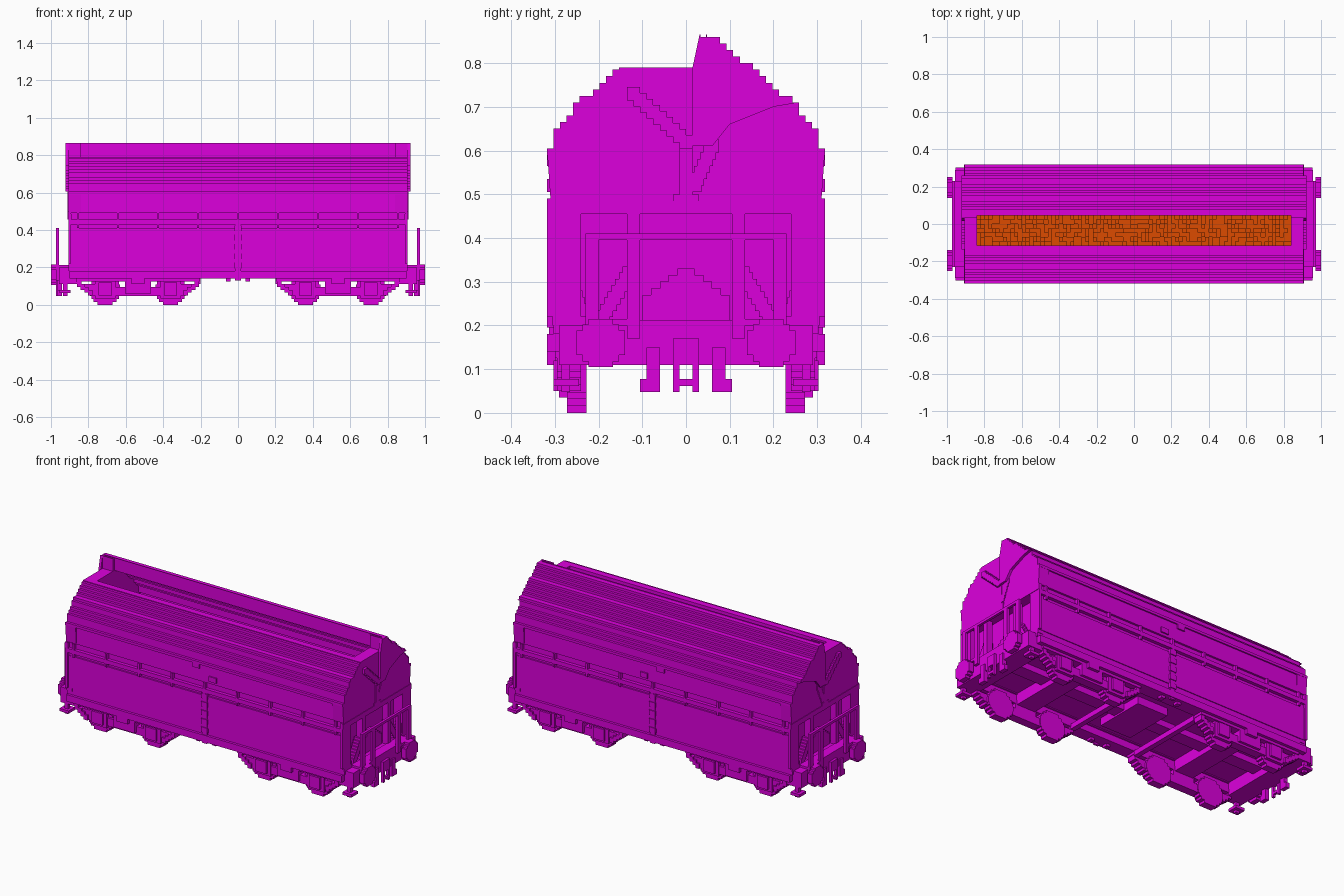
import bpy, bmesh, math, random
from mathutils import Matrix

cube = bpy.data.objects.get("Cube")
if cube:
    bpy.data.objects.remove(cube)
random.seed(4)

# Main dimensions
STEP = 0.015
SIDE = 0.318
END = 0.907
EAVES, FRONT_TOP, BACK_TOP = 0.605, 0.79, 0.865
SILL, LEDGE, GROOVE_TOP = 0.22, 0.455, 0.49
OPEN_FRONT, OPEN_BACK, OPEN_END = -0.115, 0.046, 0.84
PLATFORM = 0.957
BOGIE, AXLE, WHEEL = 0.535, 0.175, 0.078


def material(name, rgb):
    mat = bpy.data.materials.new(name)
    mat.use_nodes = True
    mat.diffuse_color = (*rgb, 1)
    mat.node_tree.nodes["Principled BSDF"].inputs["Base Color"].default_value = (*rgb, 1)
    return mat


MAGENTA = material("magenta paint", (0.72, 0, 0.72))
ORANGE = material("orange load", (0.72, 0.07, 0))


def finish(name, bm, mat):
    bmesh.ops.recalc_face_normals(bm, faces=bm.faces)
    mesh = bpy.data.meshes.new(name)
    bm.to_mesh(mesh)
    bm.free()
    mesh.materials.append(mat)
    bpy.context.collection.objects.link(bpy.data.objects.new(name, mesh))


def blocks(name, spans, mirror="", mat=MAGENTA):
    """One object from (x, y, z) spans, repeated across x and/or y."""
    bm = bmesh.new()
    for x, y, z in spans:
        for sx in (1, -1) if "x" in mirror else (1,):
            for sy in (1, -1) if "y" in mirror else (1,):
                middle = (sx * sum(x) / 2, sy * sum(y) / 2, sum(z) / 2)
                size = [abs(b - a) for a, b in (x, y, z)]
                matrix = Matrix.Translation(middle) @ Matrix.Diagonal((*size, 1))
                bmesh.ops.create_cube(bm, size=1, matrix=matrix)
    finish(name, bm, mat)


def block(name, x, y, z, mirror=""):
    blocks(name, [(x, y, z)], mirror)


def around(middle, half):
    return (middle - half, middle + half)


def prism(name, outline, x0, x1):
    """Extrude a (y, z) outline along x."""
    bm = bmesh.new()
    face = bm.faces.new([bm.verts.new((x0, y, z)) for y, z in outline])
    result = bmesh.ops.extrude_face_region(bm, geom=[face])
    moved = [g for g in result["geom"] if isinstance(g, bmesh.types.BMVert)]
    bmesh.ops.translate(bm, verts=moved, vec=(x1 - x0, 0, 0))
    finish(name, bm, MAGENTA)


def roof_steps(inner, top):
    """Stepped roof curve from the eaves in to the opening."""
    points, y = [], SIDE
    while y - STEP > inner:
        reach = max(0, (y - STEP / 2 - 0.06) / (SIDE - 0.06))
        fall = 0.82 * reach + 0.24 * reach ** 9
        z = min(top, EAVES + STEP * round((BACK_TOP - EAVES) * (1 - fall) / STEP))
        points += [(y, z), (y - STEP, z)]
        y -= STEP
    return points + [(y, top), (inner, top)]


def stair_bar(start, stop, x, half=STEP):
    """Stepped diagonal bar between two (y, z) points."""
    count = round(max(abs(b - a) for a, b in zip(start, stop)) / STEP) + 1
    for k in range(count):
        y, z = (a + (b - a) * k / (count - 1) for a, b in zip(start, stop))
        yield (x, around(y, half), around(z, half))


# Thin roof shells, each with its upper side wall
THICK = 2 * STEP
wall = SIDE - 0.008
for name, sign, inner, top in (("front_roof", -1, -OPEN_FRONT, FRONT_TOP),
                               ("back_roof", 1, OPEN_BACK, BACK_TOP)):
    outer = [(wall, GROOVE_TOP), (wall, EAVES - STEP), (SIDE, EAVES - STEP)] + roof_steps(inner, top)
    under = [(y - THICK, z - THICK) for y, z in outer[3:] if y - THICK > inner + 0.001]
    under = [(wall - THICK, GROOVE_TOP)] + under + [(inner, top - THICK)]
    prism(name, [(sign * y, z) for y, z in outer + under[::-1]], -END, END)
block("back_lip", (-END, END), (OPEN_BACK, OPEN_BACK + STEP), (FRONT_TOP, BACK_TOP - STEP))

# End caps with the same outline, and the raised flap at the back half
front_half = [(-y, z) for y, z in roof_steps(-OPEN_FRONT, FRONT_TOP)]
back_half = roof_steps(OPEN_BACK - STEP, BACK_TOP)
cap = [(-wall, GROOVE_TOP)] + front_half + [(OPEN_BACK - STEP, FRONT_TOP)]
cap += back_half[::-1] + [(wall, GROOVE_TOP)]
flap = [(y, z) for y, z in back_half if z > 0.7]
flap += [(STEP, BACK_TOP - 5 * STEP), (STEP, 0.61), (0.06, 0.61), (0.1, 0.66), (0.2, 0.7)]
for name, sign in (("left", 1), ("right", -1)):
    prism(name + "_end_cap", cap, sign * OPEN_END, sign * END)
    prism(name + "_end_flap", flap, sign * END, sign * (END + STEP))

# Side walls, grooves and the rail between them
length = (-END, END)
block("wall_core", length, (0.24, SIDE - 0.02), (SILL, GROOVE_TOP), "y")
block("lower_wall", length, (0.24, SIDE - 0.01), (SILL, 0.41), "y")
block("wall_rail", length, (0.24, SIDE), (0.43, LEDGE), "y")
dividers = [(around(k * 0.214, 0.006), (0.29, SIDE), (0.41, GROOVE_TOP)) for k in range(5)]
blocks("groove_dividers", dividers, "xy")
block("corner_posts", (END - STEP, END), (0.29, SIDE), (SILL, GROOVE_TOP), "xy")

# Latches and central locking column
for name, x, z in (("right_latch", -0.055, 0.58), ("left_latch", 0.055, 0.52)):
    block(name, around(x, 0.024), (0.3, SIDE), around(z, STEP), "y")
block("locking_column", around(0, STEP), (0.3, SIDE - 0.005), (0.13, 0.43), "y")
blocks("column_links", [(around(0, 0.02), (0.3, SIDE), around(0.16 + k * 0.05, STEP))
                        for k in range(6)], "y")

# End walls and recessed lower body
block("end_walls", (OPEN_END, END), (-0.3, 0.3), (LEDGE, GROOVE_TOP), "x")
block("lower_hopper", (-0.85, 0.85), (-0.29, 0.29), (0.2, LEDGE))

# Flap levers on the ends
low = (END, END + 0.004)
blocks("lever_arms", stair_bar((-0.12, 0.73), (0, 0.62), (END, END + STEP)), "x")
blocks("flap_links", stair_bar((0.02, 0.52), (0.06, 0.61), low), "x")
block("lever_stem", low, around(0, STEP), (GROOVE_TOP, 0.61), "x")
block("lever_pivot", low, around(0, 2 * STEP), (LEDGE, 0.5), "x")

# Frame, braces and stepped hatch at the open ends
block("end_ledge", (0.89, END + 0.003), (-SIDE, SIDE), (LEDGE, 0.485), "x")
for name, y in (("inner_end_posts", 0.12), ("outer_end_posts", 0.29)):
    block(name, (0.87, END), around(y, STEP), (0.2, LEDGE), "xy")
braces = [*stair_bar((0.285, 0.4), (0.24, SILL), (0.86, 0.9)),
          *stair_bar((0.13, 0.32), (0.19, SILL), (0.86, 0.9))]
blocks("end_braces", braces, "xy")
blocks("end_hatch", [((0.85, 0.872), around(0, 0.1 - k * 0.02), (0.2, 0.27 + k * STEP))
                     for k in range(5)], "x")

# Sill, skirt and underframe
block("sill", length, (0.23, 0.303), (0.18, SILL), "y")
block("skirt", (-0.9, 0.9), (0.24, SIDE), (0.14, 0.18), "y")
block("skirt_tabs", (0.04, 0.065), (0.27, 0.3), (0.125, 0.15), "xy")
block("floor", (-0.9, 0.9), (-0.29, 0.29), (0.185, 0.205))
block("centre_beam", (-0.9, 0.9), around(0, 0.04), (0.15, 0.2))
block("discharge_box", around(0, 0.1), around(0, 0.15), (0.14, 0.2))
block("bolsters", around(BOGIE, 0.06), around(0, 0.28), (0.12, 0.19), "x")

# End platforms and railings
block("end_platforms", (OPEN_END, PLATFORM), (-0.29, 0.29), (0.11, 0.2), "x")
block("platform_treads", (0.9, PLATFORM), (-0.23, 0.23), (0.2, 0.212), "x")
rail = (PLATFORM, PLATFORM + STEP)
blocks("railing_posts", [(rail, (y, y + 2 * STEP), (0.17, 0.41)) for y in (0.105, 0.2)], "xy")
block("railing_top", rail, (-0.23, 0.23), (0.395, 0.41), "x")
block("railing_foot", rail, (0.105, 0.23), (0.2, 0.215), "xy")

# Buffers with stepped round heads
for name, wide, tall in (("buffer_heads", 0.055, 0.028), ("buffer_caps", 0.028, 0.055),
                         ("buffer_cores", 0.042, 0.042)):
    block(name, (0.97, 1), around(0.195, wide), around(0.16, tall), "xy")
block("buffer_shafts", (0.95, 0.98), around(0.195, 0.03), around(0.16, 0.03), "xy")

# Coupling, hoses and corner steps
block("coupling_blocks", rail, around(0, 0.03), (0.11, 0.17), "x")
block("coupling_links", rail, (STEP, 2 * STEP), (0.048, 0.12), "xy")
block("coupling_pins", rail, around(0, STEP), (0.062, 0.077), "x")
block("brake_hoses", (0.94, 0.965), (0.06, 0.09), (0.048, 0.15), "xy")
block("hose_ends", (0.94, 0.965), (0.06, 0.105), (0.048, 0.078), "xy")
block("step_hangers", (0.912, 0.936), (0.265, 0.285), (0.048, 0.15), "xy")
block("step_treads", (0.895, 0.955), (0.245, 0.303), (0.062, 0.078), "xy")

# Stepped wheels and axle boxes
wheels, axle_boxes = [], []
rows = 10
for x in (BOGIE - AXLE, BOGIE + AXLE):
    for k in range(rows):
        height = 2 * WHEEL / rows
        middle = (k + 0.5) * height
        half = math.sqrt(WHEEL ** 2 - (middle - WHEEL) ** 2) + 0.006
        wheels.append((around(x, half), (0.228, 0.272), around(middle, height / 2)))
    axle_boxes.append((around(x, 0.055), (0.265, 0.29), (0.035, 0.13)))
    axle_boxes.append((around(x, 0.035), (0.28, 0.303), (0.05, 0.12)))
blocks("wheels", wheels, "xy")
blocks("axle_boxes", axle_boxes, "xy")

# Bogie side frames with openings, stepped ends and cross beams
block("bogie_top_bars", around(BOGIE, 0.33), (0.235, 0.3), (0.125, 0.147), "xy")
block("bogie_low_bars", around(BOGIE, 0.13), (0.235, 0.285), (0.048, 0.095), "xy")
block("spring_boxes", around(BOGIE, 0.07), (0.235, 0.3), (0.06, 0.13), "xy")
block("spring_caps", around(BOGIE, 0.035), (0.285, SIDE), (0.11, 0.145), "xy")
ends, beams = [], []
for side in (-1, 1):
    beams.append((around(BOGIE + side * 0.32, STEP), (-0.24, 0.24), (0.11, 0.14)))
    for k in range(4):
        tip, z = BOGIE + side * (0.255 + k * 0.02), 0.05 + k * STEP
        ends.append(((BOGIE + side * 0.215, tip), (0.24, 0.285), (z, z + STEP)))
        ends.append((around(tip, 0.012), (0.24, 0.295), (z, z + 2 * STEP)))
blocks("bogie_frame_ends", ends, "xy")
blocks("bogie_cross_beams", beams, "x")

# Lumpy load filling the hopper, tapering at its ends
load, columns, lanes = [], 84, 24
long, wide = 2 * OPEN_END / columns, 0.56 / lanes
for i in range(columns):
    for j in range(lanes):
        x, y = -OPEN_END + i * long, -0.28 + j * wide
        taper = max(0, abs(x + long / 2) - 0.75) * 0.6
        top = 0.51 + STEP * (random.randint(0, 2) - round(taper / STEP))
        load.append(((x, x + long), (y, y + wide), (0.44, top)))
blocks("load", load, mat=ORANGE)
